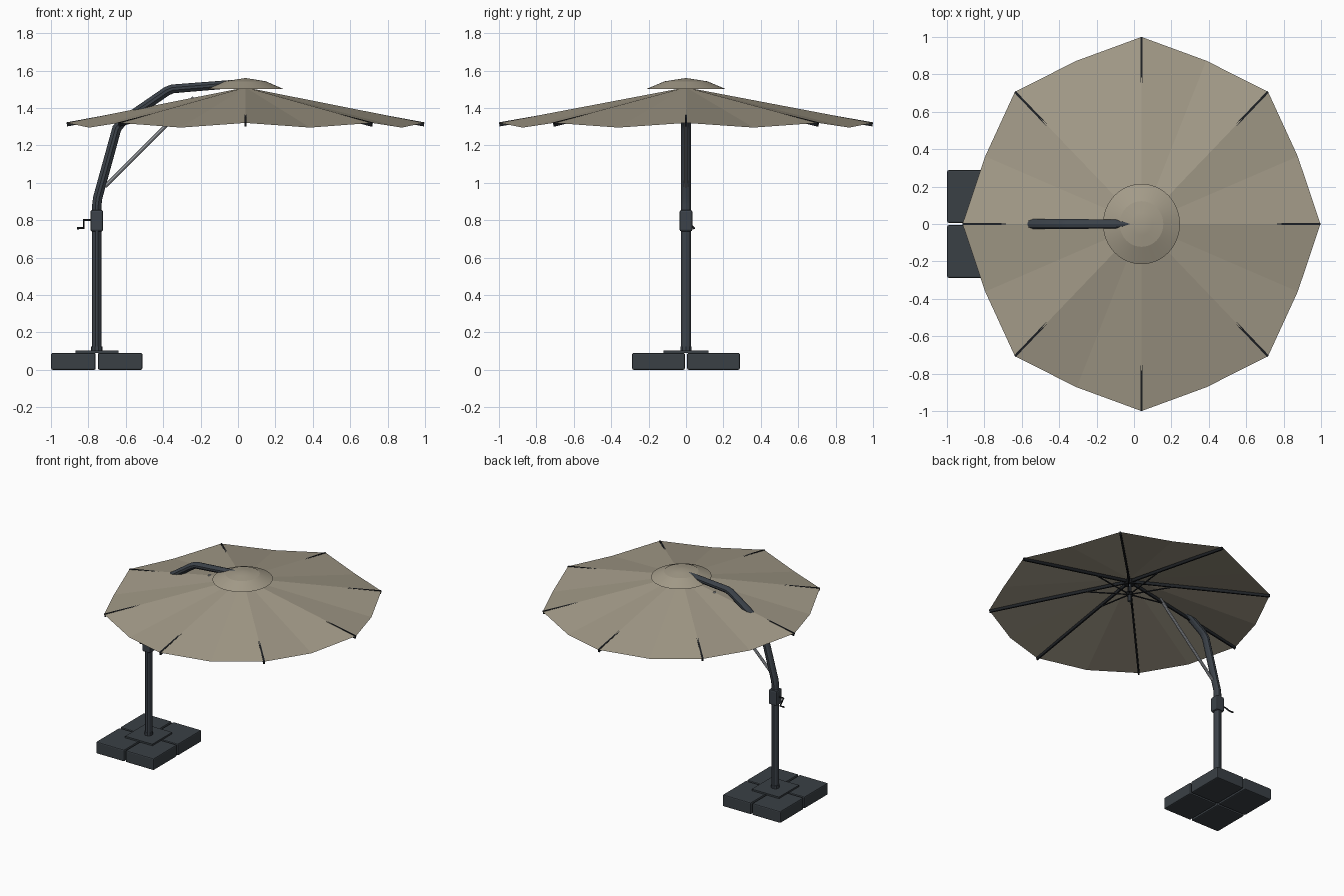
import bpy
import bmesh
from math import sin, cos, tau
from mathutils import Vector

if "Cube" in bpy.data.objects:
    bpy.data.objects.remove(bpy.data.objects["Cube"])


def material(name, rgb, rough=0.6):
    m = bpy.data.materials.new(name)
    m.use_nodes = True
    m.diffuse_color = (*rgb, 1)
    bsdf = m.node_tree.nodes["Principled BSDF"]
    bsdf.inputs["Base Color"].default_value = (*rgb, 1)
    bsdf.inputs["Roughness"].default_value = rough
    return m


FABRIC = material("taupe fabric", (0.37, 0.33, 0.25))
FRAME = material("charcoal metal", (0.045, 0.055, 0.068))
BASE = material("charcoal base", (0.042, 0.051, 0.06))
RIB = material("black ribs", (0.012, 0.014, 0.017))
SILVER = material("silver metal", (0.38, 0.4, 0.43))

MAST_X = -0.755
HUB_X = 0.04
RX, RY = 0.957, 1.0


def add_mesh(name, bm, mat, smooth=False):
    bmesh.ops.recalc_face_normals(bm, faces=bm.faces[:])
    mesh = bpy.data.meshes.new(name)
    bm.to_mesh(mesh)
    bm.free()
    ob = bpy.data.objects.new(name, mesh)
    bpy.context.collection.objects.link(ob)
    mesh.materials.append(mat)
    if smooth:
        smooth_object(ob)
    return ob


def smooth_object(ob):
    bpy.ops.object.select_all(action='DESELECT')
    ob.select_set(True)
    bpy.context.view_layer.objects.active = ob
    bpy.ops.object.shade_smooth_by_angle(angle=0.6)


def box(name, centre, size, mat, bevel=0.0):
    bm = bmesh.new()
    bmesh.ops.create_cube(bm, size=1)
    bmesh.ops.scale(bm, vec=size, verts=bm.verts)
    if bevel:
        bmesh.ops.bevel(bm, geom=bm.edges[:], offset=bevel, segments=2,
                        profile=0.5, affect='EDGES')
    ob = add_mesh(name, bm, mat)
    ob.location = centre
    return ob


def beam(name, a, b, width, depth, mat):
    """Rectangular bar whose upper edge runs from a to b."""
    a, b = Vector(a), Vector(b)
    along = b - a
    ob = box(name, (0, 0, 0), (width, along.length, depth), mat)
    ob.rotation_euler = along.to_track_quat('Y', 'Z').to_euler()
    ob.location = (a + b) / 2 - Vector((0, 0, depth / 2))
    return ob


def tube(name, points, radius, mat, taper=None, y_scale=1.0):
    curve = bpy.data.curves.new(name, 'CURVE')
    curve.dimensions = '3D'
    curve.bevel_depth = radius
    curve.bevel_resolution = 3
    curve.use_fill_caps = True
    spline = curve.splines.new('POLY')
    spline.points.add(len(points) - 1)
    for i, (pt, co) in enumerate(zip(spline.points, points)):
        pt.co = (co[0], co[1] / y_scale, co[2], 1)
        pt.radius = taper[i] if taper else 1
    ob = bpy.data.objects.new(name, curve)
    bpy.context.collection.objects.link(ob)
    ob.scale.y = y_scale
    curve.materials.append(mat)
    bpy.ops.object.select_all(action='DESELECT')
    ob.select_set(True)
    bpy.context.view_layer.objects.active = ob
    bpy.ops.object.convert(target='MESH')
    ob = bpy.context.object
    smooth_object(ob)
    return ob


def lathe(name, profile, mat, steps=48):
    """Elliptical turned sheet around the hub axis."""
    bm = bmesh.new()
    verts = [bm.verts.new((r, 0, z)) for r, z in profile]
    edges = [bm.edges.new(pair) for pair in zip(verts, verts[1:])]
    bmesh.ops.spin(bm, geom=verts + edges, cent=(0, 0, 0), axis=(0, 0, 1),
                   angle=tau, steps=steps)
    bmesh.ops.remove_doubles(bm, verts=bm.verts[:], dist=0.0005)
    ob = add_mesh(name, bm, mat, smooth=True)
    ob.location.x = HUB_X
    ob.scale.x = RX
    return ob


def canopy_point(r, angle, z):
    return (HUB_X + RX * r * cos(angle), RY * r * sin(angle), z)


# Four ballast slabs and the mounting plate
for sx, side in ((-1, "right"), (1, "left")):
    for sy, end in ((-1, "front"), (1, "back")):
        box(f"base_slab_{end}_{side}", (MAST_X + sx * 0.125, sy * 0.147, 0.045),
            (0.238, 0.282, 0.09), BASE, 0.008)
box("mounting_plate", (MAST_X, 0, 0.096), (0.23, 0.24, 0.013), BASE)

# Mast and cranked arm in one bent tube
tube("mast_and_arm",
     [(MAST_X, 0, 0.09), (MAST_X, 0, 0.88), (-0.75, 0, 0.92),
      (-0.648, 0, 1.29), (-0.62, 0, 1.325), (-0.38, 0, 1.49),
      (-0.35, 0, 1.502), (-0.1, 0, 1.522), (-0.02, 0, 1.538), (0.0, 0, 1.54)],
     0.025, FRAME, [1, 1, 1, 1, 1, 1, 0.95, 0.9, 0.5, 0.4], 1.15)
tube("mast_collar", [(MAST_X, 0, 0.1), (MAST_X, 0, 0.125)], 0.03, FRAME)

# Winch housing with its crank
box("crank_housing", (MAST_X, 0, 0.797), (0.068, 0.068, 0.115), FRAME, 0.01)
tube("crank_handle",
     [(-0.78, 0, 0.8), (-0.825, 0, 0.8), (-0.825, 0.042, 0.757),
      (-0.86, 0.042, 0.757)], 0.006, RIB)

# Bright support strut
tube("support_strut", [(-0.71, 0, 0.98), (-0.235, 0, 1.455)], 0.011, SILVER)

# Folded canopy: high along the ribs, sagging between them
bm = bmesh.new()
apex = bm.verts.new(canopy_point(0, 0, 1.51))
rim = []
for i in range(16):
    r, z = (0.945, 1.295) if i % 2 else (1.0, 1.32)
    rim.append(bm.verts.new(canopy_point(r, i * tau / 16, z)))
for i in range(16):
    bm.faces.new((apex, rim[i], rim[(i + 1) % 16]))
add_mesh("canopy", bm, FABRIC)

# Vent cap above the canopy
lathe("vent_skirt", [(0.215, 1.5), (0.115, 1.542)], FABRIC)
lathe("vent_top", [(0.122, 1.541), (0.06, 1.551), (0, 1.56)], FABRIC)

# Ribs, stretchers and the central post
for i in range(8):
    a = i * tau / 8
    beam(f"rib_{i + 1}", canopy_point(0.01, a, 1.497),
         canopy_point(0.998, a, 1.323), 0.012, 0.022, RIB)
    beam(f"stretcher_{i + 1}", canopy_point(0.015, a, 1.39),
         canopy_point(0.32, a, 1.43), 0.007, 0.007, RIB)
tube("centre_post", [(HUB_X, 0, 1.33), (HUB_X, 0, 1.53)], 0.014, FRAME)
tube("upper_hub", [(HUB_X, 0, 1.46), (HUB_X, 0, 1.495)], 0.035, RIB)
tube("runner_hub", [(HUB_X, 0, 1.375), (HUB_X, 0, 1.4)], 0.025, RIB)
